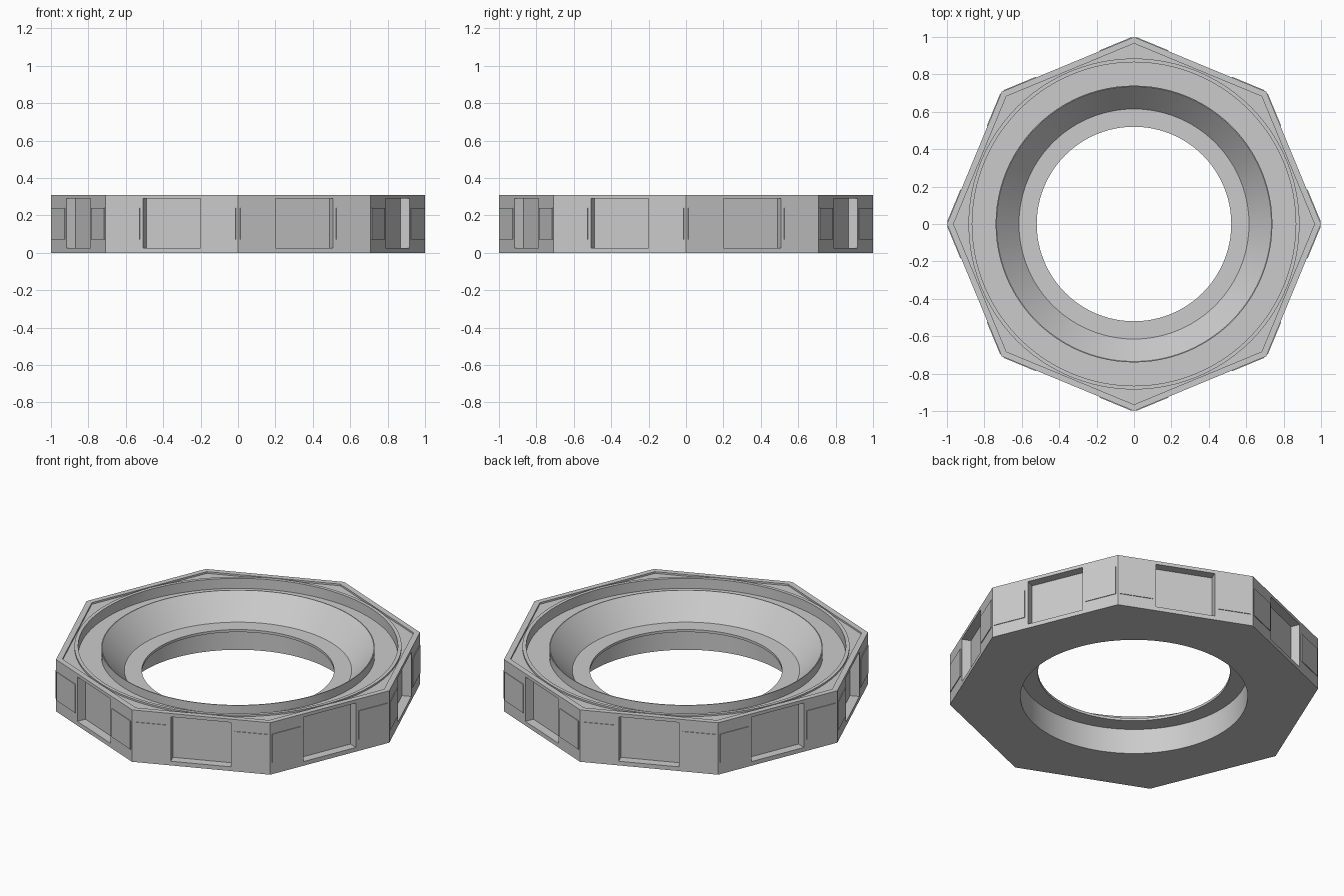
import bpy, bmesh, math
from mathutils import Matrix, Vector

if "Cube" in bpy.data.objects:
    bpy.data.objects.remove(bpy.data.objects["Cube"])

H = 0.31                              # ring height
INR = math.cos(math.pi / 8)           # distance from centre to each flat side
SIDE = 2 * math.sin(math.pi / 8)      # length of each flat side

metal = bpy.data.materials.new("grey metal")
metal.diffuse_color = (0.6, 0.6, 0.6, 1)
metal.use_nodes = True
metal.node_tree.nodes["Principled BSDF"].inputs["Base Color"].default_value = metal.diffuse_color


def to_object(name, bm):
    bmesh.ops.recalc_face_normals(bm, faces=bm.faces)
    me = bpy.data.meshes.new(name)
    bm.to_mesh(me)
    bm.free()
    me.materials.append(metal)
    ob = bpy.data.objects.new(name, me)
    bpy.context.collection.objects.link(ob)
    return ob


def prism(bm, radius, z0, z1, sides=8):
    bmesh.ops.create_cone(bm, cap_ends=True, segments=sides, radius1=radius, radius2=radius,
                          depth=z1 - z0, matrix=Matrix.Translation((0, 0, (z0 + z1) / 2)))
    # start with a corner on the x axis
    v = max(bm.verts, key=lambda v: v.co.x)
    turn = math.atan2(v.co.y, v.co.x)
    bmesh.ops.rotate(bm, verts=bm.verts, matrix=Matrix.Rotation(-turn, 3, 'Z'))


def lathe(name, profile, steps=96):
    bm = bmesh.new()
    vs = [bm.verts.new((r, 0, z)) for r, z in profile]
    es = [bm.edges.new((vs[i], vs[i + 1])) for i in range(len(vs) - 1)]
    bmesh.ops.spin(bm, geom=vs + es, cent=(0, 0, 0), axis=(0, 0, 1),
                   angle=2 * math.pi, steps=steps, use_duplicate=False)
    bmesh.ops.remove_doubles(bm, verts=bm.verts, dist=1e-5)
    return to_object(name, bm)


def side_boxes(name, spans, z0, z1, d0, d1):
    """Boxes on all eight sides; spans run along the side, d is outward offset."""
    bm = bmesh.new()
    for k in range(8):
        turn = Matrix.Rotation(math.pi / 8 + k * math.pi / 4, 4, 'Z')
        for a, b in spans:
            centre = Vector((INR + (d0 + d1) / 2, (a + b) / 2, (z0 + z1) / 2))
            size = Matrix.Diagonal((d1 - d0, b - a, z1 - z0, 1))
            bmesh.ops.create_cube(bm, size=1, matrix=turn @ Matrix.Translation(centre) @ size)
    return to_object(name, bm)


def cut(ob, cutter):
    mod = ob.modifiers.new("cut", 'BOOLEAN')
    mod.operation, mod.solver, mod.object = 'DIFFERENCE', 'EXACT', cutter
    bpy.context.view_layer.objects.active = ob
    bpy.ops.object.modifier_apply(modifier=mod.name)
    bpy.data.objects.remove(cutter)


# Octagonal body
bm = bmesh.new()
prism(bm, 1.0, 0, H)
body = to_object("octagon_ring", bm)

# Stepped bore: lower bore, thin ledge, conical seat, raised lip, round groove
cut(body, lathe("bore_cutter", [
    (0, -0.1), (0.615, -0.1), (0.615, 0.15), (0.52, 0.15), (0.52, 0.165), (0.615, 0.165),
    (0.735, 0.30), (0.74, 0.30), (0.74, 0.25), (0.865, 0.25), (0.865, 0.45), (0, 0.45)]))

# Shallow triangular recesses in the top corners
bm = bmesh.new()
prism(bm, 0.965, H - 0.01, H + 0.1)
corners = to_object("corner_cutter", bm)
cut(corners, lathe("corner_core", [(0, 0), (0.885, 0), (0.885, 0.6), (0, 0.6)]))
cut(body, corners)

# Rectangular recess in the middle of every side
cut(body, side_boxes("side_recess_cutter", [(-0.167, 0.167)], 0.025, 0.29, -0.052, 0.1))

# Thin plates either side of each recess
side_boxes("side_plates", [(-SIDE / 2 + 0.012, -0.185), (0.185, SIDE / 2 - 0.012)],
           0.07, 0.24, -0.002, 0.004)

bpy.ops.object.select_all(action='DESELECT')
body.select_set(True)
bpy.context.view_layer.objects.active = body
bpy.ops.object.shade_smooth_by_angle(angle=math.radians(20))
